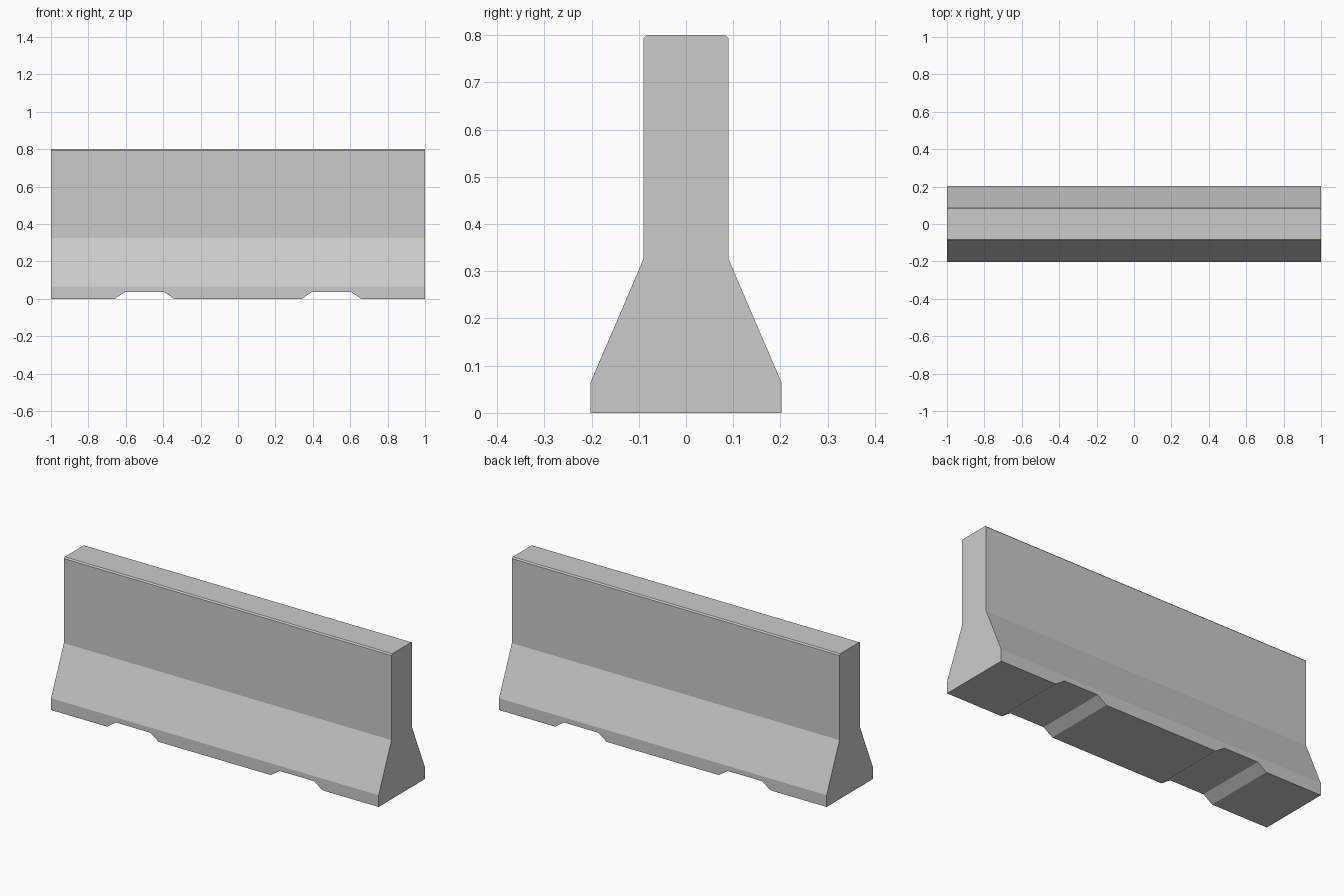
import bpy, bmesh, math

if "Cube" in bpy.data.objects:
    bpy.data.objects.remove(bpy.data.objects["Cube"])

# Half cross-section above the bottom edge (y, z)
HALF = [(0.202, 0.065), (0.09, 0.326), (0.09, 0.793), (0.083, 0.8)]
BASE_Y = 0.202

# Stations along the length: (x, height of underside) with two forklift slots
SLOT = [(-0.158, 0.0), (-0.104, 0.037), (0.104, 0.037), (0.158, 0.0)]
stations = [(-1.0, 0.0)]
for centre in (-0.5, 0.5):
    stations += [(centre + dx, z) for dx, z in SLOT]
stations.append((1.0, 0.0))


def section(bottom):
    right = [(BASE_Y, bottom)] + HALF
    return right + [(-y, z) for y, z in reversed(right)]


# Loft the section through all stations
bm = bmesh.new()
rings = [[bm.verts.new((x, y, z)) for y, z in section(b)] for x, b in stations]
n = len(rings[0])
for a, b in zip(rings, rings[1:]):
    for i in range(n):
        j = (i + 1) % n
        bm.faces.new((a[i], a[j], b[j], b[i]))
bm.faces.new(rings[0])
bm.faces.new(rings[-1])

# Merge coplanar strips into clean flat faces
bmesh.ops.recalc_face_normals(bm, faces=bm.faces[:])
bmesh.ops.dissolve_limit(bm, angle_limit=math.radians(1),
                         verts=bm.verts[:], edges=bm.edges[:])

mesh = bpy.data.meshes.new("concrete_barrier")
bm.to_mesh(mesh)
bm.free()
bpy.context.collection.objects.link(bpy.data.objects.new("concrete_barrier", mesh))
